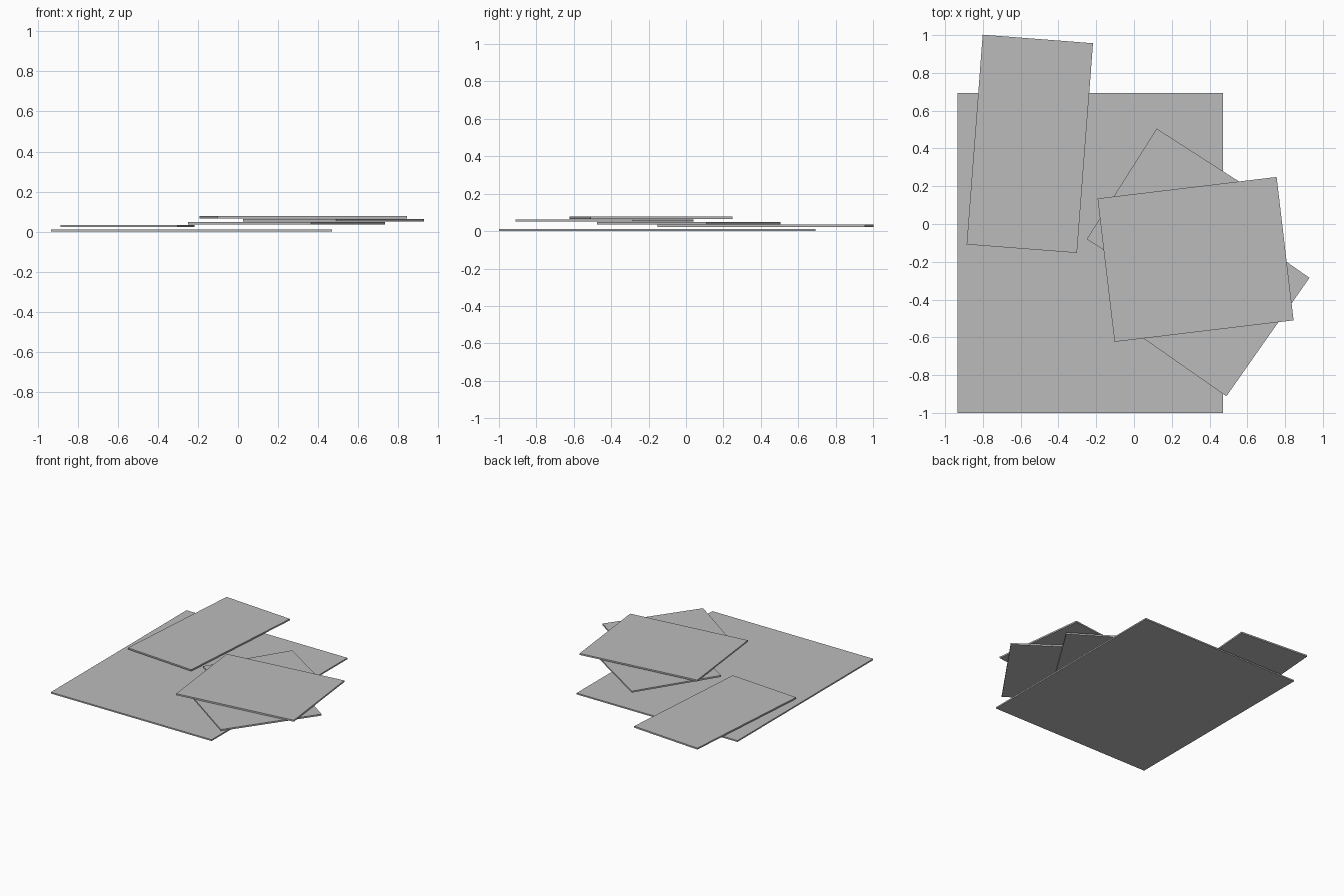
import bpy, bmesh
from mathutils import Vector

if "Cube" in bpy.data.objects:
    bpy.data.objects.remove(bpy.data.objects["Cube"])

grey = bpy.data.materials.new("plain_grey")
grey.diffuse_color = (0.5, 0.5, 0.5, 1)
grey.use_nodes = True
grey.node_tree.nodes["Principled BSDF"].inputs["Base Color"].default_value = grey.diffuse_color


def sheet(name, a, b, c, z0, z1):
    """Flat rectangular sheet from three consecutive corners seen from above."""
    a, b, c = Vector(a), Vector(b), Vector(c)
    corners = [a, b, c, a + c - b]
    bm = bmesh.new()
    low = [bm.verts.new((p.x, p.y, z0)) for p in corners]
    high = [bm.verts.new((p.x, p.y, z1)) for p in corners]
    bm.faces.new(low)
    bm.faces.new(high)
    for i in range(4):
        j = (i + 1) % 4
        bm.faces.new((low[i], low[j], high[j], high[i]))
    bmesh.ops.recalc_face_normals(bm, faces=bm.faces)
    me = bpy.data.meshes.new(name)
    bm.to_mesh(me)
    bm.free()
    me.materials.append(grey)
    ob = bpy.data.objects.new(name, me)
    bpy.context.collection.objects.link(ob)


# large sheet at the bottom
sheet("base_sheet", (-0.935, -1), (0.47, -1), (0.47, 0.693), 0, 0.011)
# narrow sheet at the back left
sheet("long_sheet", (-0.886, -0.108), (-0.302, -0.153), (-0.217, 0.957), 0.022, 0.034)
# three overlapping sheets at the right, from low to high
sheet("lower_sheet", (-0.25, -0.08), (0.365, -0.475), (0.735, 0.11), 0.036, 0.048)
sheet("middle_sheet", (0.025, -0.588), (0.489, -0.912), (0.929, -0.285), 0.051, 0.063)
sheet("upper_sheet", (-0.103, -0.624), (0.845, -0.51), (0.755, 0.249), 0.066, 0.078)
